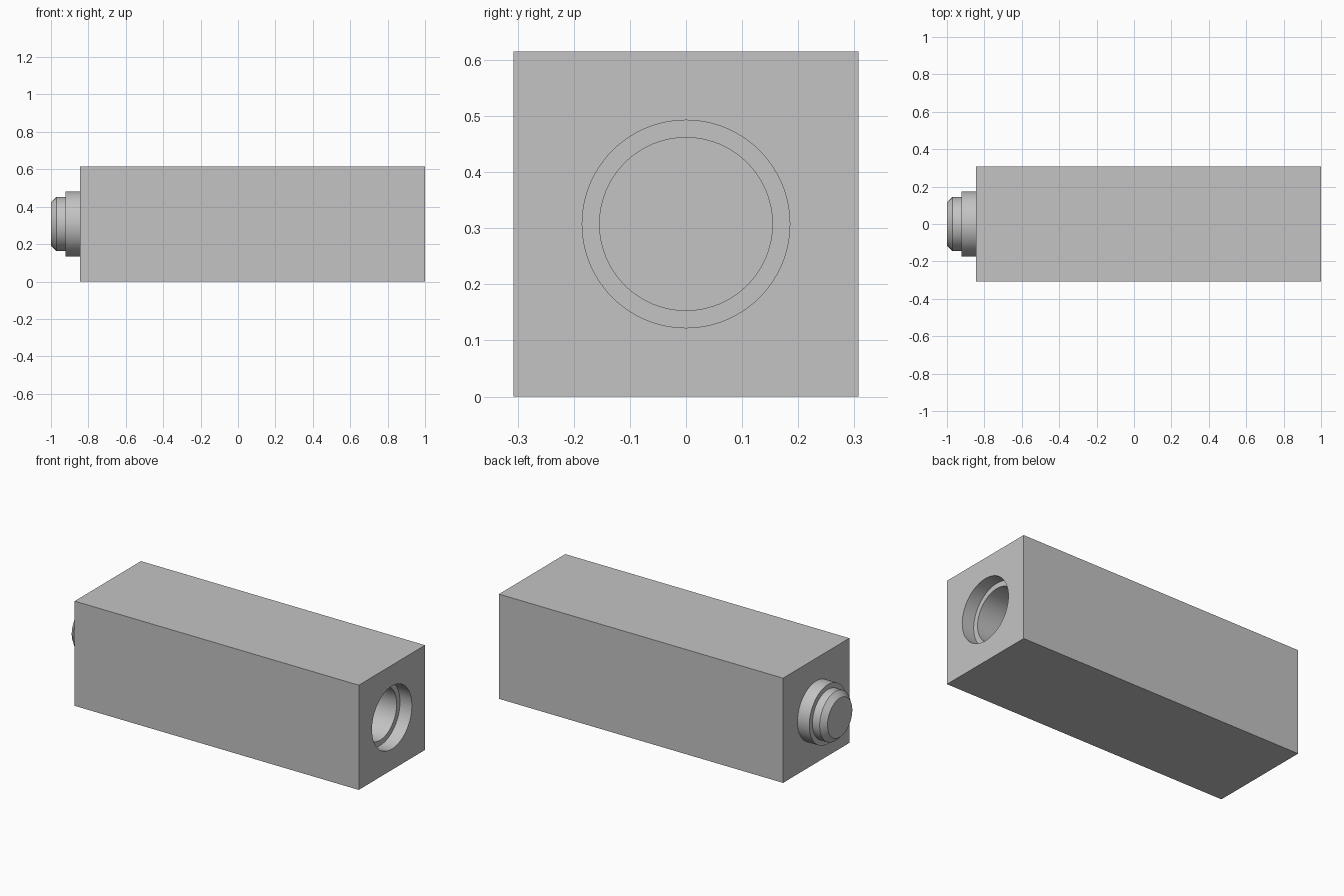
import bpy
import bmesh
import math
from mathutils import Matrix, Vector

default = bpy.data.objects.get("Cube")
if default:
    bpy.data.objects.remove(default, do_unlink=True)

SIZE = 0.615          # square section of the body
AXIS = SIZE / 2       # height of the common centre line
SEGMENTS = 96

grey = bpy.data.materials.new("plain_grey")
grey.use_nodes = True
colour = (0.55, 0.55, 0.55, 1)
grey.diffuse_color = colour
grey.node_tree.nodes["Principled BSDF"].inputs["Base Color"].default_value = colour


def make_object(name, bm):
    bmesh.ops.recalc_face_normals(bm, faces=bm.faces)
    mesh = bpy.data.meshes.new(name)
    bm.to_mesh(mesh)
    bm.free()
    mesh.materials.append(grey)
    obj = bpy.data.objects.new(name, mesh)
    bpy.context.collection.objects.link(obj)
    return obj


def turned(name, profile):
    """Solid of revolution about the centre line, from (x, radius) points."""
    bm = bmesh.new()
    rings = []
    for x, r in profile:
        angles = (math.tau * i / SEGMENTS for i in range(SEGMENTS))
        rings.append([bm.verts.new((x, r * math.cos(a), AXIS + r * math.sin(a)))
                      for a in angles])
    for a, b in zip(rings, rings[1:]):
        for i in range(SEGMENTS):
            j = (i + 1) % SEGMENTS
            bm.faces.new((a[i], a[j], b[j], b[i]))
    bm.faces.new(rings[0])
    bm.faces.new(rings[-1])
    return make_object(name, bm)


def smooth(obj):
    bpy.ops.object.select_all(action='DESELECT')
    obj.select_set(True)
    bpy.context.view_layer.objects.active = obj
    bpy.ops.object.shade_smooth_by_angle(angle=math.radians(30))


# Long square body
bm = bmesh.new()
left, right = -0.846, 1.0
bmesh.ops.create_cube(bm, size=1, matrix=Matrix.LocRotScale(
    Vector(((left + right) / 2, 0, AXIS)), None,
    Vector((right - left, SIZE, SIZE))))
body = make_object("body", bm)

# Stepped socket bored into the left end
cutter = turned("socket_cutter", [(1.05, 0.185), (0.923, 0.185),
                                  (0.923, 0.154), (0.4, 0.154)])
cutter.hide_render = True
cut = body.modifiers.new("socket", 'BOOLEAN')
cut.operation = 'DIFFERENCE'
cut.solver = 'EXACT'
cut.object = cutter
bpy.context.view_layer.objects.active = body
bpy.ops.object.modifier_apply(modifier=cut.name)
bpy.data.objects.remove(cutter, do_unlink=True)
smooth(body)

# Stepped peg with a chamfered tip on the right end
peg = turned("peg", [(-0.82, 0.174), (-0.923, 0.174), (-0.923, 0.145),
                     (-0.97, 0.145), (-1.0, 0.115)])
smooth(peg)
